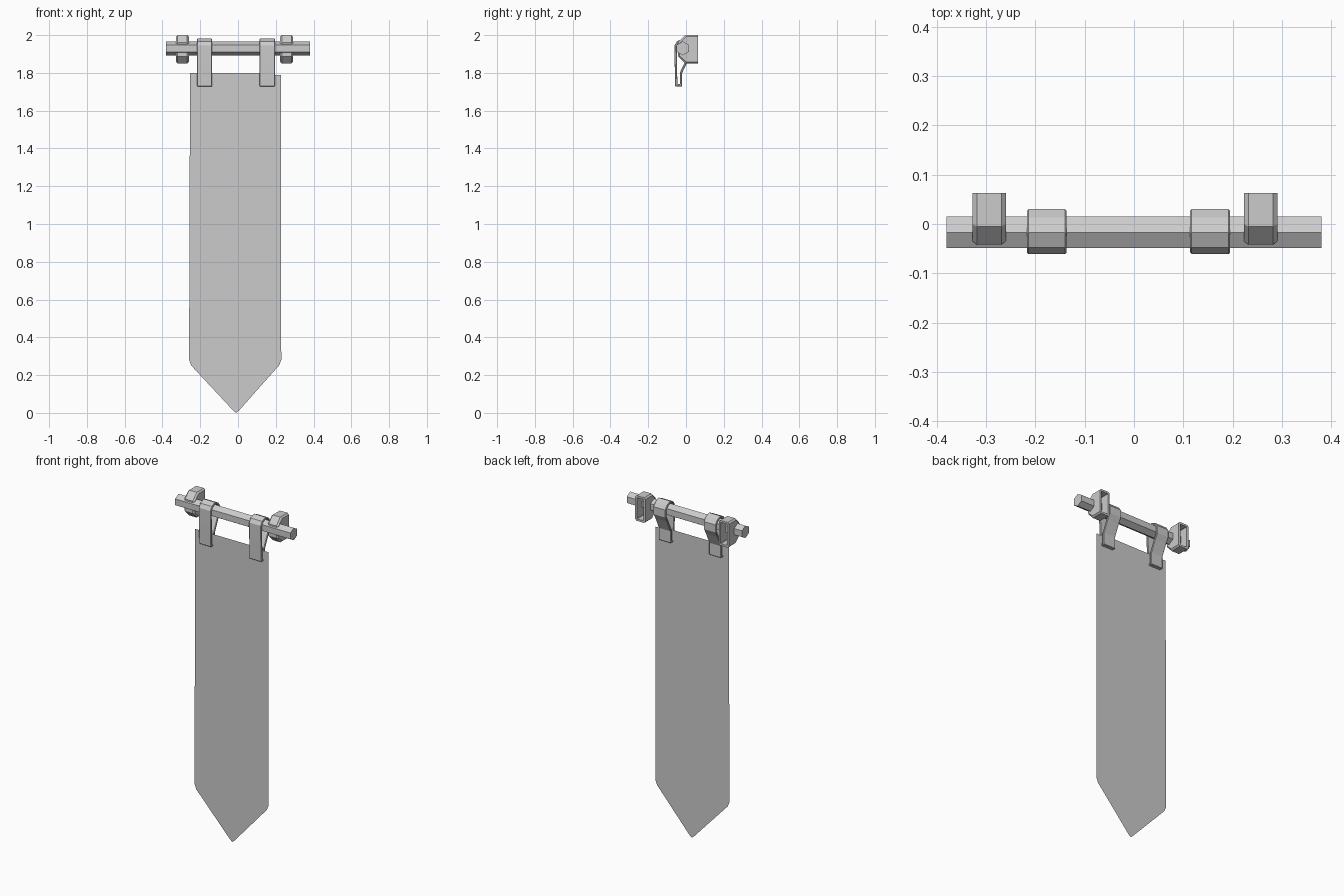
import bpy, bmesh, math
from mathutils import Vector

cube = bpy.data.objects.get("Cube")
if cube:
    bpy.data.objects.remove(cube, do_unlink=True)

grey = bpy.data.materials.new("plain grey")
grey.use_nodes = True
grey.diffuse_color = (0.6, 0.6, 0.6, 1)
grey.node_tree.nodes["Principled BSDF"].inputs["Base Color"].default_value = (0.6, 0.6, 0.6, 1)


def finish(name, bm):
    mesh = bpy.data.meshes.new(name)
    bm.to_mesh(mesh)
    bm.free()
    mesh.materials.append(grey)
    obj = bpy.data.objects.new(name, mesh)
    bpy.context.collection.objects.link(obj)
    return obj


def loft(rings, caps=True):
    """Skin a list of (x, [(y, z), ...]) sections along x."""
    bm = bmesh.new()
    loops = [[bm.verts.new((x, y, z)) for y, z in pts] for x, pts in rings]
    n = len(loops[0])
    for a, b in zip(loops, loops[1:]):
        for i in range(n):
            j = (i + 1) % n
            bm.faces.new((a[i], a[j], b[j], b[i]))
    if caps:
        bm.faces.new(loops[0])
        bm.faces.new(loops[-1])
    bmesh.ops.recalc_face_normals(bm, faces=bm.faces)
    return bm


# Hexagonal rod with a ridge on top
ROD_Y, ROD_Z, ROD_R = -0.017, 1.93, 0.037
hexagon = [(ROD_Y + ROD_R * math.sin(k * math.pi / 3),
            ROD_Z + ROD_R * math.cos(k * math.pi / 3)) for k in range(6)]
finish("rod", loft([(-0.38, hexagon), (0.38, hexagon)]))

# Wall brackets: chamfered boxes hollowed from the back
BACK, MID = 0.063, 1.925
bracket = [(BACK, 2.0), (-0.005, 2.0), (-0.042, 1.962),
           (-0.042, 1.888), (-0.005, 1.85), (BACK, 1.85)]
narrow = [(BACK - (BACK - y) * 0.93, MID + (z - MID) * 0.89) for y, z in bracket]


def make_bracket(name, x0, x1):
    bm = loft([(x0, narrow), (x0 + 0.009, bracket), (x1 - 0.009, bracket), (x1, narrow)])
    rear = [f for f in bm.faces if f.normal.y > 0.9]
    bmesh.ops.inset_region(bm, faces=rear, thickness=0.012, use_even_offset=True)
    bmesh.ops.inset_region(bm, faces=rear, thickness=0.0, depth=-0.06)
    finish(name, bm)


make_bracket("right_bracket", -0.328, -0.26)
make_bracket("left_bracket", 0.223, 0.291)

# Hanging loops: strap bands wrapped over the rod and closed below
strap = [(-0.017, 1.981), (0.013, 1.967), (0.03, 1.945), (0.03, 1.9),
         (0.012, 1.868), (-0.02, 1.8), (-0.02, 1.728), (-0.057, 1.728),
         (-0.06, 1.85), (-0.061, 1.945), (-0.048, 1.967)]


def make_loop(name, x0, x1):
    bm = loft([(x0, strap), (x1, strap)], caps=False)
    centre = Vector((0, ROD_Y, ROD_Z))
    top = max(bm.faces, key=lambda f: f.calc_center_median().z)
    if top.normal.dot(top.calc_center_median() - centre) < 0:
        bmesh.ops.reverse_faces(bm, faces=bm.faces)
    obj = finish(name, bm)
    thick = obj.modifiers.new("thickness", 'SOLIDIFY')
    thick.thickness = 0.012
    thick.offset = -1
    thick.use_even_offset = True
    edge = obj.modifiers.new("soft edges", 'BEVEL')
    edge.width = 0.003
    edge.segments = 1
    edge.limit_method = 'ANGLE'
    edge.angle_limit = math.radians(70)


make_loop("right_loop", -0.217, -0.137)
make_loop("left_loop", 0.114, 0.195)

# Flat pointed cloth held between the strap ends
outline = [(-0.254, 1.8), (-0.259, 0.28), (-0.247, 0.25), (-0.025, 0.012), (-0.01, 0.0),
           (0.005, 0.012), (0.218, 0.252), (0.229, 0.28), (0.228, 1.79),
           (0.195, 1.79), (0.19, 1.8)]
cloth = bmesh.new()
cloth.faces.new([cloth.verts.new((x, -0.04, z)) for x, z in outline])
finish("banner_cloth", cloth)
